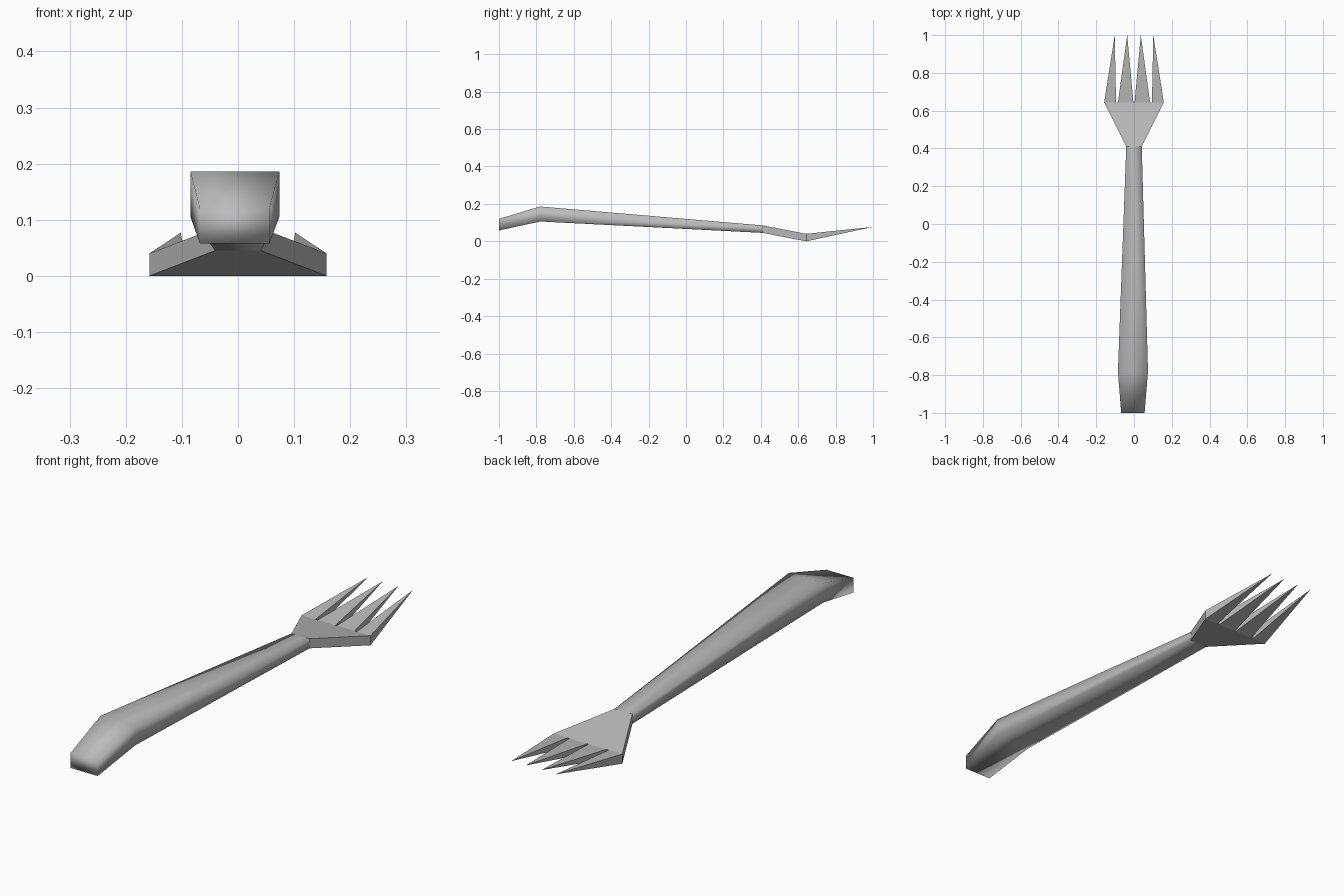
import bpy
import bmesh

cube = bpy.data.objects.get("Cube")
if cube:
    bpy.data.objects.remove(cube, do_unlink=True)

steel = bpy.data.materials.new("grey_steel")
steel.use_nodes = True
colour = (0.5, 0.5, 0.5, 1)
steel.diffuse_color = colour
steel.node_tree.nodes["Principled BSDF"].inputs["Base Color"].default_value = colour

bm = bmesh.new()


def section(y, bottom, top, xs):
    """Rows of bottom and top points across the fork at one station."""
    return [[bm.verts.new((x, y, z)) for x in xs] for z in (bottom, top)]


def loop(sec):
    return [sec[0][0], sec[0][-1], sec[1][-1], sec[1][0]]


def face(verts, smooth=False):
    f = bm.faces.new(verts)
    f.smooth = smooth


# Handle: end, bend and neck
end = section(-1, 0.058, 0.12, (-0.068, 0.056))
bend = section(-0.78, 0.106, 0.186, (-0.085, 0.074))
neck = section(0.41, 0.045, 0.085, (-0.041, 0.041))
face(loop(end), True)
for a, b in ((end, bend), (bend, neck)):
    la, lb = loop(a), loop(b)
    for i in range(4):
        j = (i + 1) % 4
        face((la[i], la[j], lb[j], lb[i]), True)

# Flared head
root = section(0.643, 0.0, 0.04, (-0.158, -0.095, -0.085, -0.003, 0.003, 0.085, 0.095, 0.158))
for row in (0, 1):
    face(neck[row] + root[row][::-1])
for side in (0, -1):
    face((neck[0][side], root[0][side], root[1][side], neck[1][side]))

# Four pointed tines, with narrow walls between them
for i, tip_x in enumerate((-0.102, -0.036, 0.036, 0.102)):
    tip = bm.verts.new((tip_x, 1, 0.077))
    base = [root[0][2 * i], root[0][2 * i + 1], root[1][2 * i + 1], root[1][2 * i]]
    for k in range(4):
        face((base[k], base[(k + 1) % 4], tip))
for i in (1, 3, 5):
    face((root[0][i], root[0][i + 1], root[1][i + 1], root[1][i]))

bmesh.ops.recalc_face_normals(bm, faces=bm.faces[:])
mesh = bpy.data.meshes.new("fork")
bm.to_mesh(mesh)
bm.free()
mesh.materials.append(steel)
fork = bpy.data.objects.new("fork", mesh)
bpy.context.collection.objects.link(fork)
